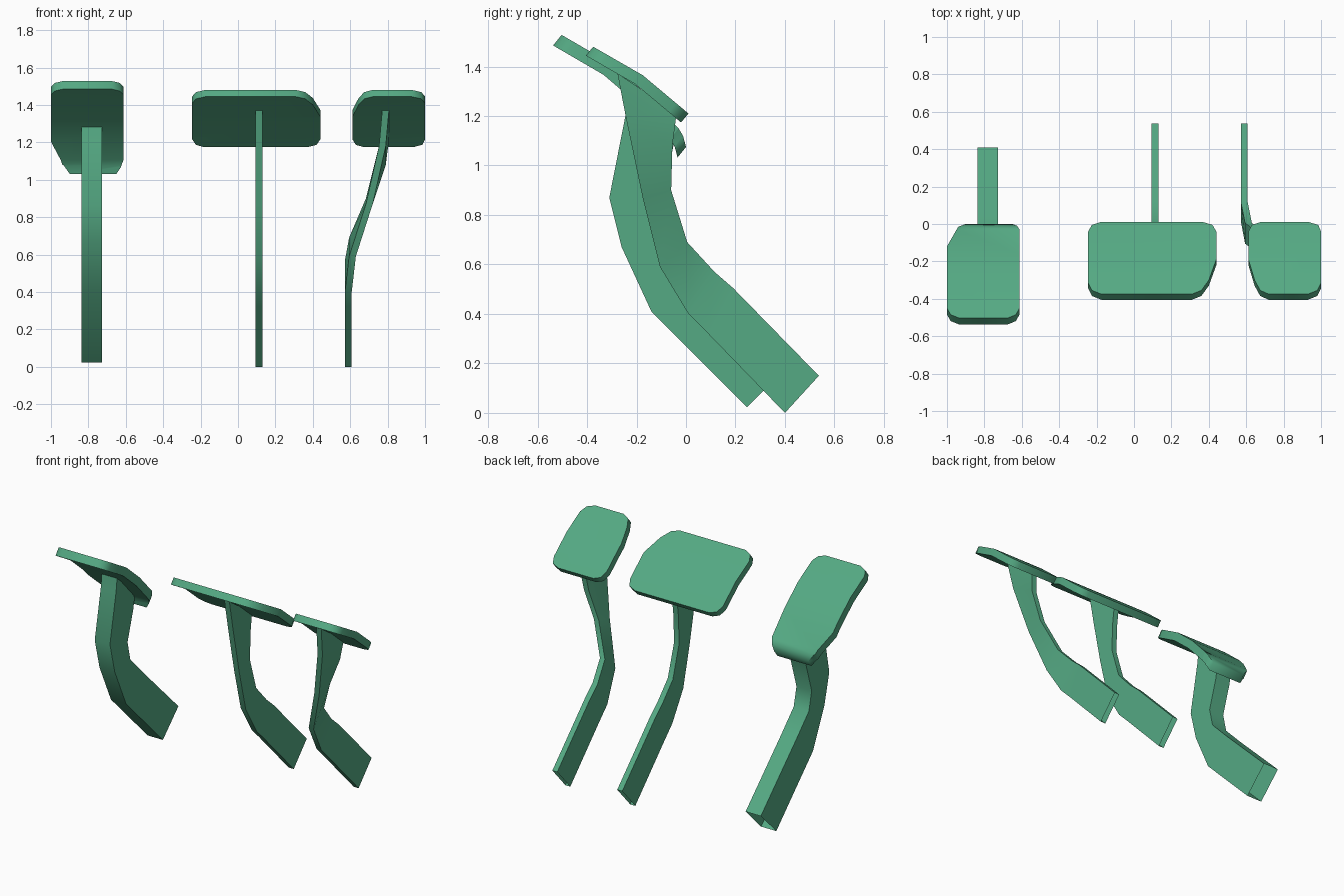
import bpy, bmesh, math
from mathutils import Vector

if "Cube" in bpy.data.objects:
    bpy.data.objects.remove(bpy.data.objects["Cube"])

green = bpy.data.materials.new("green")
green.diffuse_color = (.09, .398, .228, 1)
green.use_nodes = True
green.node_tree.nodes["Principled BSDF"].inputs["Base Color"].default_value = green.diffuse_color


def finish(bm, name):
    bmesh.ops.recalc_face_normals(bm, faces=bm.faces[:])
    me = bpy.data.meshes.new(name)
    bm.to_mesh(me)
    bm.free()
    me.materials.append(green)
    ob = bpy.data.objects.new(name, me)
    bpy.context.collection.objects.link(ob)
    bpy.ops.object.select_all(action='DESELECT')
    ob.select_set(True)
    bpy.context.view_layer.objects.active = ob
    bpy.ops.object.shade_smooth_by_angle(angle=math.radians(58))
    return ob


def height(curve, y):
    for (y0, z0), (y1, z1) in zip(curve, curve[1:]):
        if y <= y1 + 1e-6:
            return z0 + (z1 - z0) * (y - y0) / (y1 - y0)
    return curve[-1][1]


def pad(name, outline, curve, offset):
    """Flat outline, split along the bend lines, draped on the curve, thickened."""
    bm = bmesh.new()
    bm.faces.new([bm.verts.new((x, y, 0)) for x, y in outline])
    for y, _ in curve[1:-1]:
        bmesh.ops.bisect_plane(bm, geom=bm.verts[:] + bm.edges[:] + bm.faces[:],
                               plane_co=(0, y, 0), plane_no=(0, 1, 0))
    for v in bm.verts:
        v.co.z = height(curve, v.co.y)
    rim = [tuple(e.verts) for e in bm.edges if e.is_boundary]
    copy = bmesh.ops.duplicate(bm, geom=bm.verts[:] + bm.edges[:] + bm.faces[:])
    low = copy['vert_map']
    for v in [g for g in copy['geom'] if isinstance(g, bmesh.types.BMVert)]:
        v.co += Vector(offset)
    for a, b in rim:
        bm.faces.new((a, b, low[b], low[a]))
    return finish(bm, name)


def arm(name, sections, width):
    """Open-ended rectangular tube; each section is (x, front yz, rear yz)."""
    bm = bmesh.new()
    rings = []
    for x, (fy, fz), (ry, rz) in sections:
        l, r = x - width / 2, x + width / 2
        rings.append([bm.verts.new(p) for p in
                      ((l, fy, fz), (r, fy, fz), (r, ry, rz), (l, ry, rz))])
    for a, b in zip(rings, rings[1:]):
        for i in range(4):
            j = (i + 1) % 4
            bm.faces.new((a[i], a[j], b[j], b[i]))
    return finish(bm, name)


# Pads
main_curve = [(-.375, 1.48), (-.175, 1.365), (.01, 1.21)]
main_offset = (0, -.03, -.036)
pad("middle_pad", [(-.245, -.315), (-.225, -.355), (-.175, -.375), (.31, -.375),
                   (.36, -.355), (.40, -.30), (.44, -.19), (.44, -.04),
                   (.42, -.005), (.37, .01), (-.18, .01), (-.225, -.005),
                   (-.245, -.04)], main_curve, main_offset)
pad("right_pad", [(1, -.315), (.98, -.355), (.93, -.375), (.72, -.375),
                  (.675, -.355), (.645, -.30), (.612, -.19), (.612, -.04),
                  (.63, -.005), (.675, .01), (.935, .01), (.985, -.005),
                  (1, -.04)], main_curve, main_offset)
pad("left_pad", [(-1, -.45), (-.98, -.485), (-.935, -.503), (-.675, -.503),
                 (-.632, -.485), (-.612, -.45), (-.612, -.03), (-.625, -.01),
                 (-.65, 0), (-.90, 0), (-.94, -.015), (-1, -.12)],
    [(-.503, 1.528), (-.30, 1.41), (-.16, 1.29), (-.03, 1.15), (-.012, 1.12), (0, 1.075)],
    (0, -.034, -.043))

# Middle and right arms share one side profile
profile = [((.40, 0), (.537, .15)), ((.09, .32), (.19, .505)),
           ((.01, .40), (.115, .57)), ((-.105, .59), (.005, .69)),
           ((-.175, .87), (-.06, .90)), ((-.24, 1.18), (-.055, 1.08)),
           ((-.277, 1.372), (-.038, 1.212))]
bend = [.59, .59, .59, .612, .702, .772, .789]
arm("middle_arm", [(.112, f, r) for f, r in profile], .037)
arm("right_arm", [(x, f, r) for x, (f, r) in zip(bend, profile)], .036)

# Left arm is wider with its own profile
left = [((.247, .023), (.41, .185)), ((-.14, .41), (.04, .55)),
        ((-.26, .67), (-.096, .69)), ((-.31, .87), (-.125, .815)),
        ((-.245, 1.20), (-.065, 1.01)), ((-.235, 1.287), (-.045, 1.11))]
arm("left_arm", [(-.782, f, r) for f, r in left], .112)
